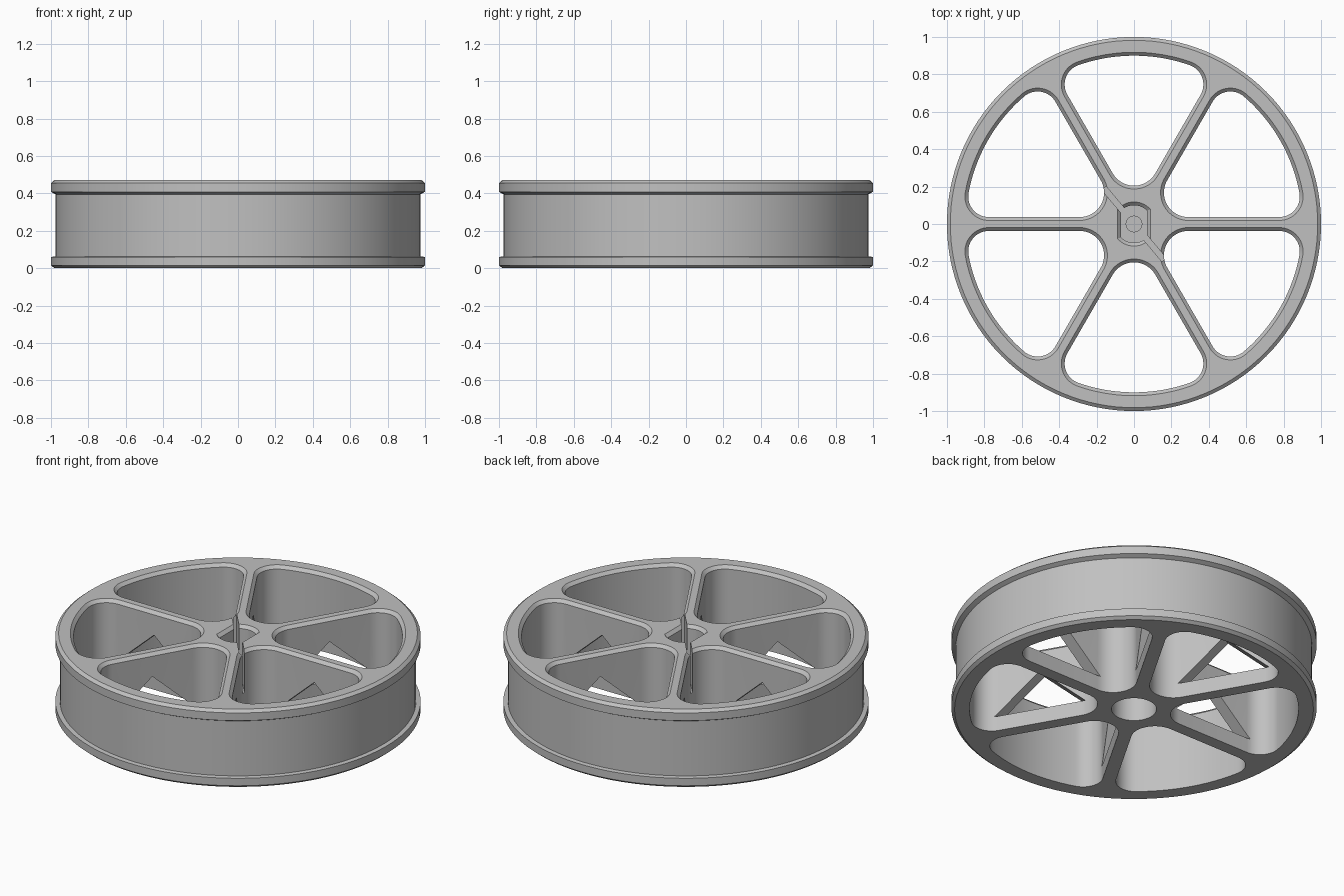
import bpy
import bmesh
from math import sin, cos, asin, pi, radians, sqrt
from mathutils import Matrix

if "Cube" in bpy.data.objects:
    bpy.data.objects.remove(bpy.data.objects["Cube"], do_unlink=True)

HEIGHT = 0.47
CHAMFER = 0.018
WEB = 0.037          # half thickness of a spoke
POCKET_R = 0.90      # outer wall of the pockets

grey = bpy.data.materials.new("light grey plastic")
grey.use_nodes = True
grey.diffuse_color = (0.53, 0.53, 0.53, 1)
grey.node_tree.nodes["Principled BSDF"].inputs["Base Color"].default_value = grey.diffuse_color


def loft(name, layers, matrix=Matrix()):
    """Closed solid through matching outlines, each given as (points, z)."""
    bm = bmesh.new()
    rings = [[bm.verts.new((x, y, z)) for x, y in pts] for pts, z in layers]
    n = len(rings[0])
    for low, high in zip(rings, rings[1:]):
        for i in range(n):
            j = (i + 1) % n
            bm.faces.new((low[i], low[j], high[j], high[i]))
    bm.faces.new(rings[0][::-1])
    bm.faces.new(rings[-1])
    bmesh.ops.recalc_face_normals(bm, faces=bm.faces)
    mesh = bpy.data.meshes.new(name)
    bm.to_mesh(mesh)
    bm.free()
    mesh.transform(matrix)
    mesh.materials.append(grey)
    obj = bpy.data.objects.new(name, mesh)
    bpy.context.collection.objects.link(obj)
    return obj


def arc(cx, cy, r, a0, a1, steps):
    return [(cx + r * cos(a0 + (a1 - a0) * i / steps),
             cy + r * sin(a0 + (a1 - a0) * i / steps)) for i in range(steps + 1)]


def circle(r, n=128):
    return arc(0, 0, r, 0, 2 * pi, n)[:-1]


def pocket(grow):
    """Rounded sector between two spokes, centred on +x."""
    inner, corner, half = 0.131, 0.11, pi / 6
    reach = POCKET_R - corner
    turn = half - asin((WEB + corner) / reach)
    cx, cy = reach * cos(turn), reach * sin(turn)
    side = half + pi / 2
    return (arc((WEB + inner) / sin(half), 0, inner + grow, side, 2 * pi - side, 20)
            + arc(cx, -cy, corner + grow, -side, -turn, 14)
            + arc(0, 0, POCKET_R + grow, -turn, turn, 20)[1:-1]
            + arc(cx, cy, corner + grow, turn, side, 14))


def double_flat(grow):
    """Round bore with two flats facing +x and -x."""
    r, flat = 0.10 + grow, 0.07 + grow
    a = asin(sqrt(r * r - flat * flat) / r)
    return arc(0, 0, r, a, pi - a, 14) + arc(0, 0, r, pi + a, 2 * pi - a, 14)


def chamfered(name, outline, bottom, matrix=Matrix()):
    edge, over = HEIGHT - CHAMFER, 0.03
    return loft(name, [(outline(0), bottom), (outline(0), edge),
                       (outline(CHAMFER + over), HEIGHT + over)], matrix)


def cut(target, cutter):
    mod = target.modifiers.new("cut", 'BOOLEAN')
    mod.operation = 'DIFFERENCE'
    mod.solver = 'EXACT'
    mod.object = cutter
    bpy.context.view_layer.objects.active = target
    bpy.ops.object.modifier_apply(modifier=mod.name)
    bpy.data.objects.remove(cutter, do_unlink=True)


# Wheel body with a raised flange at each edge
profile = [(0.982, 0), (1, 0.015), (1, 0.06), (0.975, 0.063), (0.975, 0.395),
           (1, 0.408), (1, 0.455), (0.982, HEIGHT)]
wheel = loft("spoked_wheel", [(circle(r), z) for r, z in profile])

# Six pockets, and a triangular window through each spoke
window = [(0.27, 0.09), (0.80, 0.09), (0.535, 0.33)]
for i in range(6):
    spin = Matrix.Rotation(i * pi / 3, 4, 'Z')
    cut(wheel, chamfered("pocket_cutter", pocket, -0.1,
                         spin @ Matrix.Rotation(pi / 6, 4, 'Z')))
    cut(wheel, loft("window_cutter", [(window, -0.06), (window, 0.06)],
                    spin @ Matrix.Rotation(pi / 2, 4, 'X')))

# Hub: flatted shaft socket, clamping slit, screw recess and round bore below
cut(wheel, chamfered("socket_cutter", double_flat, 0.22))
slot = [(-0.25, -0.015), (0.25, -0.015), (0.25, 0.015), (-0.25, 0.015)]
cut(wheel, loft("slit_cutter", [(slot, 0.22), (slot, 0.6)],
                Matrix.Rotation(radians(-50), 4, 'Z')))
cut(wheel, loft("recess_cutter", [(circle(0.042, 32), 0.19), (circle(0.042, 32), 0.3)]))
cut(wheel, loft("bore_cutter", [(circle(0.123, 48), -0.1), (circle(0.123, 48), 0.16)]))

# Smooth curved walls, crisp edges
bpy.ops.object.select_all(action='DESELECT')
wheel.select_set(True)
bpy.context.view_layer.objects.active = wheel
bpy.ops.object.shade_smooth_by_angle(angle=radians(25))
